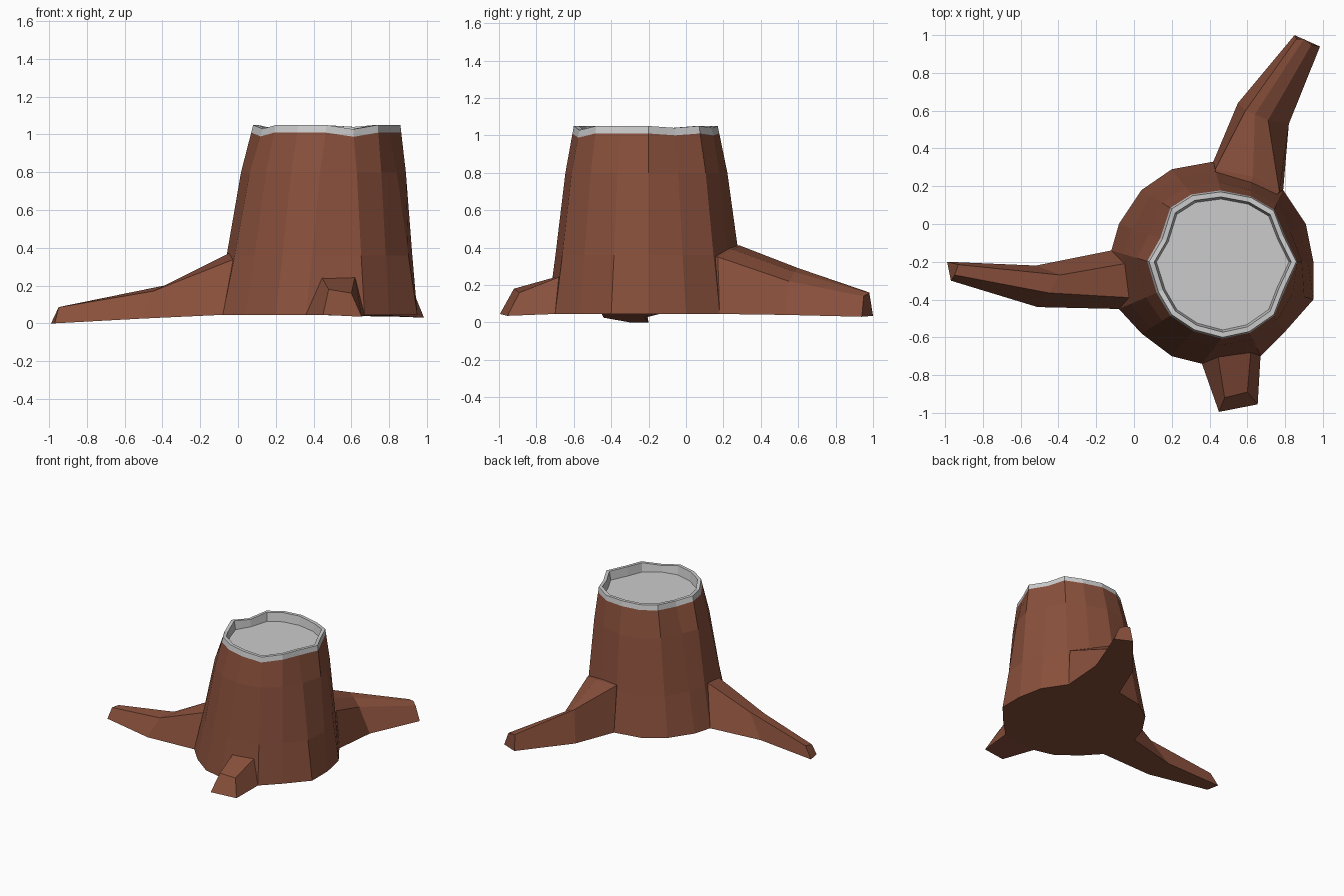
import bpy, bmesh
from mathutils import Vector

if "Cube" in bpy.data.objects:
    bpy.data.objects.remove(bpy.data.objects["Cube"])

bark = bpy.data.materials.new("bark")
bark.diffuse_color = (0.25, 0.08, 0.045, 1)
bark.use_nodes = True
bark.node_tree.nodes["Principled BSDF"].inputs["Base Color"].default_value = bark.diffuse_color


def build(name, sections, closed_ring=True, cap_start=True, cap_end=True, mat=None):
    """Skin a list of equal-length cross sections with flat faces."""
    bm = bmesh.new()
    rows = [[bm.verts.new(p) for p in s] for s in sections]
    n = len(rows[0])
    for a, b in zip(rows, rows[1:]):
        for i in range(n):
            j = (i + 1) % n
            bm.faces.new((a[i], a[j], b[j], b[i]))
    if cap_start:
        bm.faces.new(rows[0][::-1])
    if cap_end:
        bm.faces.new(rows[-1])
    if cap_start and cap_end:
        bmesh.ops.recalc_face_normals(bm, faces=bm.faces)
    me = bpy.data.meshes.new(name)
    bm.to_mesh(me)
    bm.free()
    if mat:
        me.materials.append(mat)
    ob = bpy.data.objects.new(name, me)
    bpy.context.collection.objects.link(ob)
    return ob


# 16-sided outlines of the trunk at ground and at the cut, counter-clockwise
base = [(.95, -.2), (.91, 0), (.79, .18), (.62, .26), (.42, .33), (.2, .29),
        (.04, .18), (-.08, 0), (-.12, -.14), (-.08, -.45), (.04, -.58),
        (.2, -.7), (.36, -.74), (.67, -.7), (.8, -.57), (.95, -.4)]
top = [(.86, -.2), (.79, -.06), (.74, .07), (.62, .14), (.46, .17), (.31, .15),
       (.2, .08), (.15, -.08), (.08, -.2), (.13, -.36), (.2, -.48),
       (.32, -.56), (.47, -.6), (.61, -.57), (.74, -.48), (.79, -.35)]
dips = {3: .01, 7: .015, 9: .02, 13: .022, 1: .01}   # uneven cut edge


def ring(t, z, dip=0.0):
    return [Vector((b[0] + (a[0] - b[0]) * t, b[1] + (a[1] - b[1]) * t,
                    z - dip * dips.get(i, 0)))
            for i, (b, a) in enumerate(zip(base, top))]


def inset(z, s, dip=0.0):
    c = Vector((.47, -.21))
    return [Vector((c.x + (x - c.x) * s, c.y + (y - c.y) * s, z - dip * dips.get(i, 0)))
            for i, (x, y) in enumerate(top)]


# trunk, top left open under the rim
build("trunk", [ring(0, .045), ring(.3, .36), ring(.68, .8), ring(.95, 1.01, 1)],
      cap_end=False, mat=bark)

# grey cut surface with raised rim
build("cut_rim", [ring(.95, 1.01, 1), ring(1, 1.05, 1),
                  inset(1.05, .93, 1), inset(.98, .9)], cap_start=False)


# roots: cross sections from trunk to tip, started slightly inside the trunk
def root(name, sections):
    secs = [[Vector(p) for p in s] for s in sections]
    c = Vector((.46, -.2, 0))
    inner = []
    for p in secs[0]:
        d = c - p
        d.z = 0
        inner.append(p + d.normalized() * .08)
    build(name, [inner] + secs, mat=bark)


root("left_root", [
    [(-.12, -.14, .045), (-.05, -.21, .37), (-.02, -.39, .34), (-.08, -.45, .045)],
    [(-.52, -.22, .025), (-.39, -.27, .2), (-.45, -.365, .17), (-.51, -.44, .025)],
    [(-.99, -.2, 0), (-.93, -.215, .09), (-.95, -.27, .085), (-.97, -.3, 0)]])

root("back_root", [
    [(.42, .33, .045), (.43, .29, .41), (.63, .25, .39), (.77, .17, .35), (.79, .18, .045)],
    [(.55, .64, .04), (.59, .6, .29), (.64, .58, .27), (.71, .55, .22), (.82, .53, .04)],
    [(.85, 1, .035), (.86, .98, .16), (.9, .98, .155), (.94, .95, .14), (.985, .94, .03)]])

root("front_root", [
    [(.36, -.74, .045), (.44, -.67, .25), (.62, -.66, .25), (.67, -.7, .045)],
    [(.45, -.995, .045), (.48, -.92, .18), (.6, -.89, .16), (.655, -.955, .035)]])
